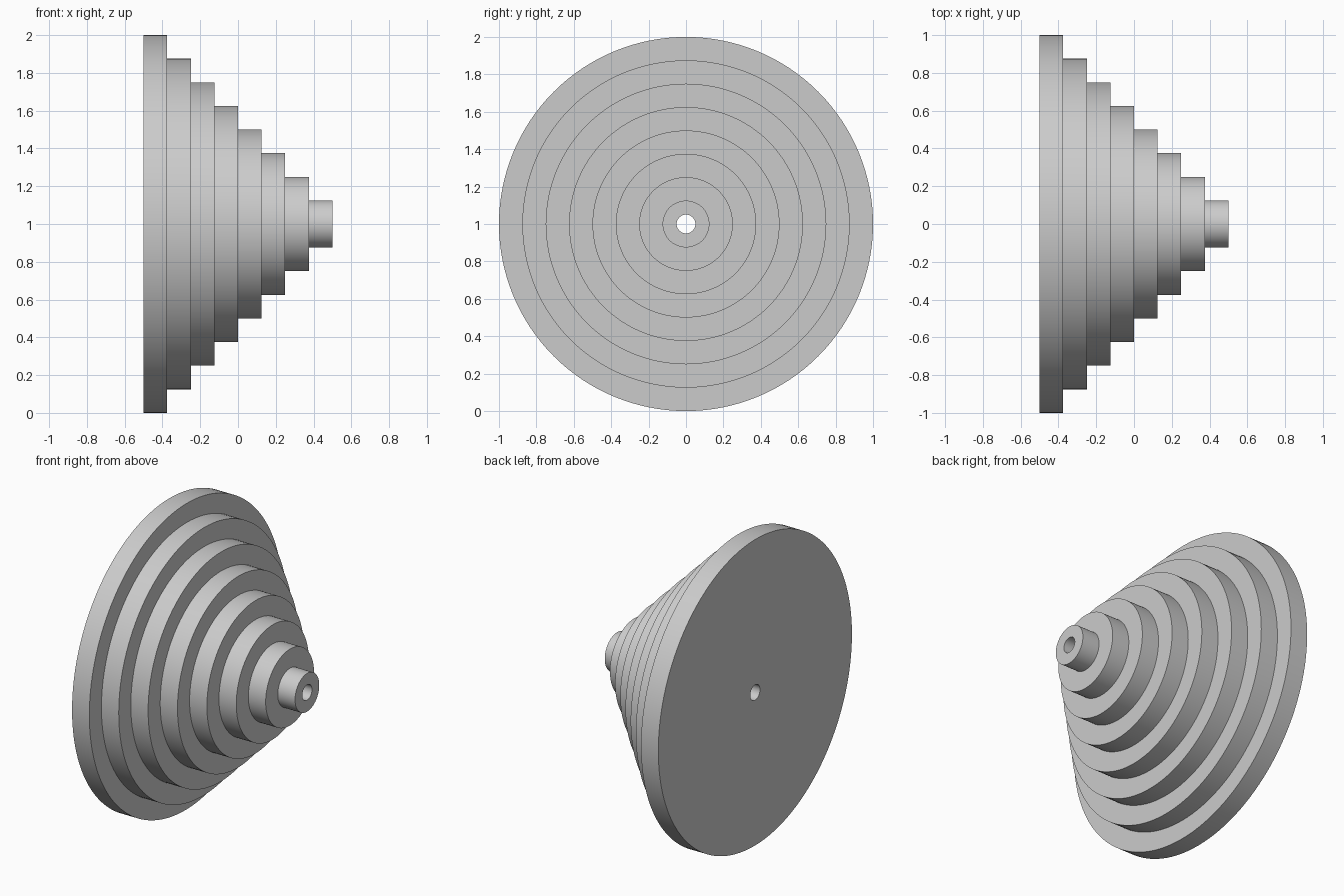
import bpy
import math

cube = bpy.data.objects.get("Cube")
if cube:
    bpy.data.objects.remove(cube, do_unlink=True)

SEGMENTS = 128
STEPS = 8
STEP = 1 / STEPS
BORE = 0.05

# Single grey material
grey = bpy.data.materials.new("plain grey")
grey.use_nodes = True
colour = (0.6, 0.6, 0.6, 1)
grey.diffuse_color = colour
grey.node_tree.nodes["Principled BSDF"].inputs["Base Color"].default_value = colour

# Stepped profile as (x, radius), from the wide back disc to the narrow nose
profile = [(-0.5, BORE)]
for i in range(STEPS):
    radius = 1 - i * STEP
    profile += [(-0.5 + i * STEP, radius), (-0.5 + (i + 1) * STEP, radius)]
profile.append((0.5, BORE))

# Revolve the closed profile around the x axis; the last side is the bore
verts = []
for k in range(SEGMENTS):
    a = 2 * math.pi * k / SEGMENTS
    verts += [(x, r * math.cos(a), 1 + r * math.sin(a)) for x, r in profile]

n = len(profile)
faces = []
for k in range(SEGMENTS):
    here, there = k * n, (k + 1) % SEGMENTS * n
    for j in range(n):
        m = (j + 1) % n
        faces.append((here + j, here + m, there + m, there + j))

mesh = bpy.data.meshes.new("stepped_cone")
mesh.from_pydata(verts, [], faces)
mesh.materials.append(grey)
cone = bpy.data.objects.new("stepped_cone", mesh)
bpy.context.collection.objects.link(cone)

# Outward normals, then smooth walls with crisp step edges
bpy.ops.object.select_all(action="DESELECT")
cone.select_set(True)
bpy.context.view_layer.objects.active = cone
bpy.ops.object.mode_set(mode="EDIT")
bpy.ops.mesh.select_all(action="SELECT")
bpy.ops.mesh.normals_make_consistent(inside=False)
bpy.ops.object.mode_set(mode="OBJECT")
bpy.ops.object.shade_smooth_by_angle(angle=math.radians(30))
